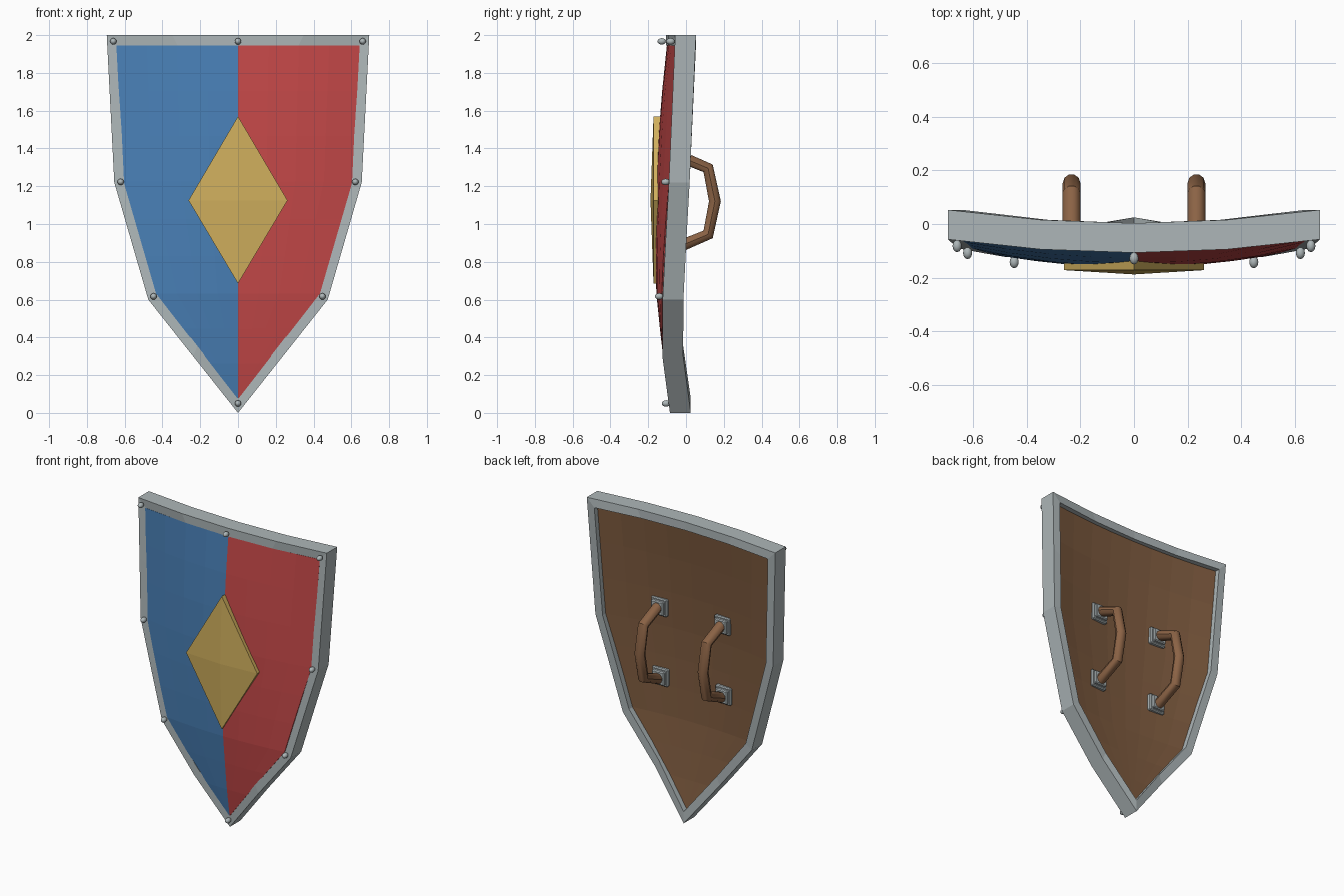
import bpy, bmesh, math
from mathutils import Vector, Matrix

cube = bpy.data.objects.get("Cube")
if cube:
    bpy.data.objects.remove(cube, do_unlink=True)


def material(name, rgb):
    m = bpy.data.materials.new(name)
    m.use_nodes = True
    color = (*rgb, 1)
    m.diffuse_color = color
    bsdf = next(n for n in m.node_tree.nodes if n.type == 'BSDF_PRINCIPLED')
    bsdf.inputs["Base Color"].default_value = color
    return m


STEEL = material("steel grey", (0.42, 0.47, 0.48))
BLUE = material("blue paint", (0.065, 0.21, 0.46))
RED = material("red paint", (0.55, 0.065, 0.065))
GOLD = material("gold", (0.63, 0.43, 0.11))
WOOD = material("brown wood", (0.21, 0.105, 0.05))
GRIP = material("light brown leather", (0.26, 0.125, 0.06))


def finish(name, bm, mats, smooth=None):
    bmesh.ops.recalc_face_normals(bm, faces=bm.faces)
    mesh = bpy.data.meshes.new(name)
    bm.to_mesh(mesh)
    bm.free()
    for m in mats:
        mesh.materials.append(m)
    ob = bpy.data.objects.new(name, mesh)
    bpy.context.collection.objects.link(ob)
    if smooth:
        bpy.ops.object.select_all(action='DESELECT')
        ob.select_set(True)
        bpy.context.view_layer.objects.active = ob
        bpy.ops.object.shade_smooth_by_angle(angle=math.radians(smooth))
    return ob


def interp(points, t):
    for (a, u), (b, v) in zip(points, points[1:]):
        if t <= b:
            return u + (v - u) * max(0, (t - a) / (b - a))
    return points[-1][1]


# Half outlines as (z, half width), and the bend of the rim along z
OUTER = [(0, 0), (0.6, 0.475), (1.22, 0.655), (2, 0.695)]
INNER = [(0.078, 0), (0.632, 0.43), (1.225, 0.602), (1.945, 0.64)]
BEND = [(0, -0.085), (0.3, -0.131), (0.6, -0.147), (1.22, -0.135), (2, -0.107)]
THICK = 0.11


def front_y(x, z):
    return interp(BEND, z) + 0.103 * x * x


def panel_y(x, z):
    bulge = max(0, 1 - ((z - 1.15) / 0.8) ** 2) * max(0, 1 - (x / 0.62) ** 2)
    return front_y(x, z) + 0.008 - 0.032 * bulge


# Closed loop around the shield, each edge divided so it can bend
def loop(half):
    right = [(w, z) for z, w in half]
    corners = right + [(-x, z) for x, z in reversed(right[1:])]
    out = []
    for i, (x, z) in enumerate(corners):
        x2, z2 = corners[(i + 1) % len(corners)]
        n = 4 if z == z2 else 2
        out += [(x + (x2 - x) * k / n, z + (z2 - z) * k / n) for k in range(n)]
    return out


# Metal rim
bm = bmesh.new()
outer, inner = loop(OUTER), loop(INNER)
rings = []
for path, back in ((outer, 0), (inner, 0), (inner, 1), (outer, 1)):
    # inner points reuse the bend of their outer neighbours
    rings.append([bm.verts.new((x, front_y(*o) + back * THICK, z))
                  for (x, z), o in zip(path, outer)])
count = len(outer)
for a, b in zip(rings, rings[1:] + rings[:1]):
    for i in range(count):
        j = (i + 1) % count
        bm.faces.new((a[i], a[j], b[j], b[i]))
finish("rim", bm, [STEEL])

# Curved panel: painted halves in front, wood behind
bm = bmesh.new()
COLS = 8
levels = [z for z, w in INNER]
rows = [levels[0]]
for a, b in zip(levels, levels[1:]):
    rows += [a + (b - a) * k / 3 for k in (1, 2, 3)]
for depth in (0, 0.078):
    grid = []
    for z in rows:
        w = interp(INNER, z) + 0.004
        xs = [w * (2 * c / COLS - 1) for c in range(COLS + 1)]
        grid.append([bm.verts.new((x, panel_y(x, z) + depth, z)) for x in xs])
    for lower, upper in zip(grid, grid[1:]):
        for c in range(COLS):
            f = bm.faces.new((lower[c], lower[c + 1], upper[c + 1], upper[c]))
            f.material_index = 2 if depth else int(c >= COLS / 2)
bmesh.ops.bridge_loops(bm, edges=[e for e in bm.edges if e.is_boundary])
finish("panel", bm, [BLUE, RED, WOOD])

# Raised diamond emblem with a low pyramid face
bm = bmesh.new()
shape = [(0, 0.685), (0.262, 1.125), (0, 1.57), (-0.262, 1.125)]
edge = [bm.verts.new((x, -0.172, z)) for x, z in shape]
base = [bm.verts.new((x, -0.135, z)) for x, z in shape]
apex = bm.verts.new((0, -0.188, 1.125))
bm.faces.new(base)
for i in range(4):
    j = (i + 1) % 4
    bm.faces.new((edge[i], edge[j], apex))
    bm.faces.new((base[i], base[j], edge[j], edge[i]))
finish("diamond_emblem", bm, [GOLD])

# Rivets around the rim
spots = [(0, 1.967, -0.128), (0, 0.05, -0.105)]
for x, z, y in ((0.66, 1.967, -0.082), (0.621, 1.223, -0.108), (0.447, 0.617, -0.142)):
    spots += [(x, z, y), (-x, z, y)]
for x, z, y in spots:
    bm = bmesh.new()
    bmesh.ops.create_uvsphere(bm, u_segments=12, v_segments=8, radius=0.017)
    bmesh.ops.scale(bm, vec=(1, 1.35, 1), verts=bm.verts)
    bmesh.ops.translate(bm, vec=(x, y, z), verts=bm.verts)
    finish("rivet", bm, [STEEL], 60)


# Handle swept along a bent path in the y-z plane
def handle(name, x):
    path = [Vector((x, y, z)) for y, z in
            ((-0.05, 1.365), (0.117, 1.295), (0.153, 1.12), (0.117, 0.945), (-0.05, 0.875))]
    bm = bmesh.new()
    rings, sides, radius = [], 10, 0.033
    side = Vector((1, 0, 0))
    for i, p in enumerate(path):
        before = (p - path[max(i - 1, 0)]).normalized()
        after = (path[min(i + 1, len(path) - 1)] - p).normalized()
        normal = side.cross((before + after).normalized())
        angles = [2 * math.pi * k / sides for k in range(sides)]
        rings.append([bm.verts.new(p + radius * (side * math.cos(a) + normal * math.sin(a)))
                      for a in angles])
    for a, b in zip(rings, rings[1:]):
        for k in range(sides):
            j = (k + 1) % sides
            bm.faces.new((a[k], a[j], b[j], b[k]))
    bm.faces.new(rings[0])
    bm.faces.new(rings[-1])
    finish(name, bm, [GRIP], 38)


# Stepped mounting plate
def mount(name, x, z):
    bm = bmesh.new()
    y = panel_y(x, z) + 0.078
    for size, thick in ((0.115, 0.03), (0.09, 0.05)):
        place = Matrix.Translation((x, y + thick / 2 - 0.01, z))
        bmesh.ops.create_cube(bm, size=1, matrix=place @ Matrix.Diagonal((size, thick, size, 1)))
    ob = finish(name, bm, [STEEL])
    bevel = ob.modifiers.new("soft edge", 'BEVEL')
    bevel.width = 0.006
    bevel.segments = 1


for label, x in (("left", 0.233), ("right", -0.233)):
    handle(label + "_handle", x)
    mount(label + "_upper_mount", x, 1.355)
    mount(label + "_lower_mount", x, 0.885)
